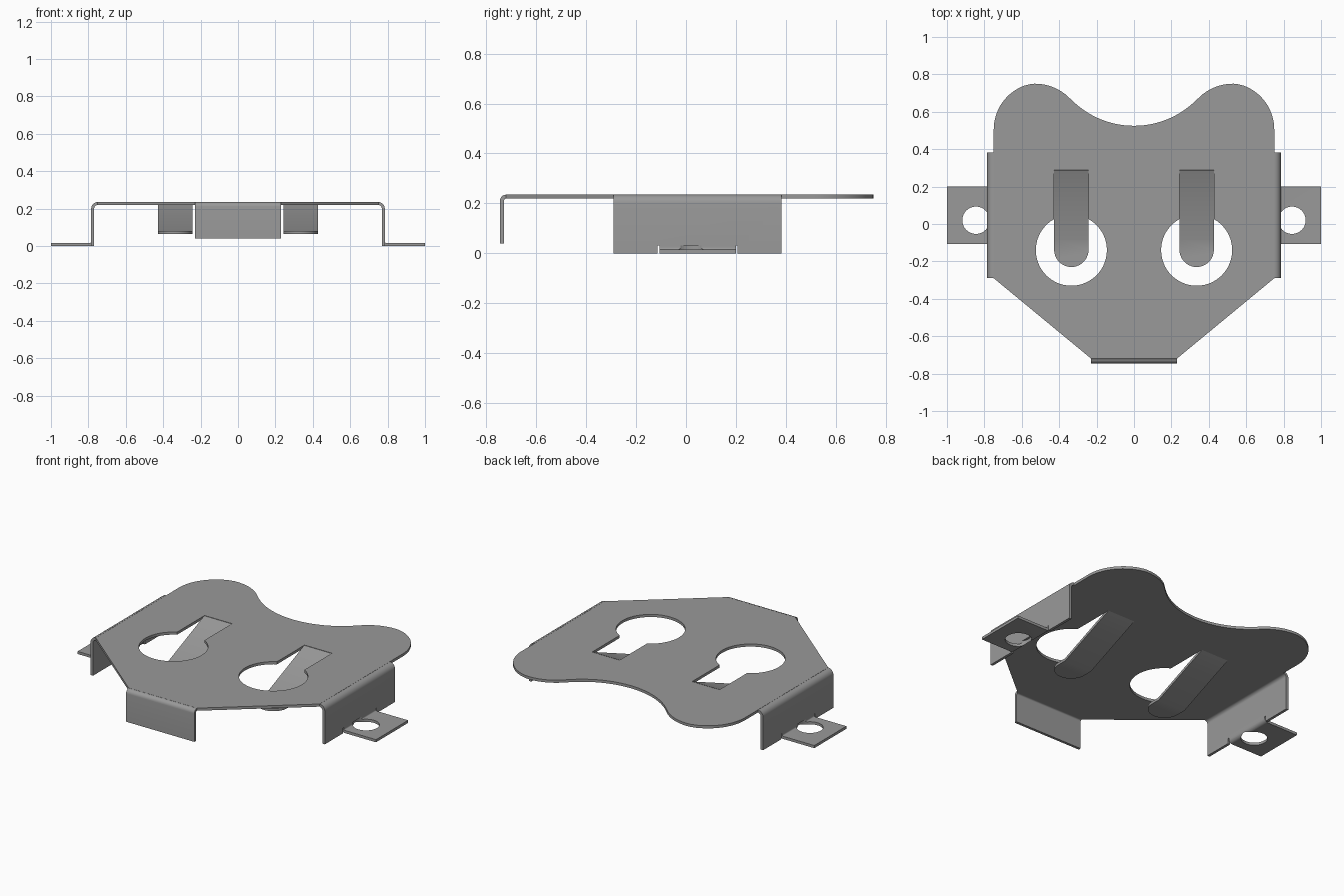
import bpy, bmesh
from math import sin, cos, radians, acos, degrees

if "Cube" in bpy.data.objects:
    bpy.data.objects.remove(bpy.data.objects["Cube"], do_unlink=True)

T = 0.016            # sheet thickness
TOP = 0.235 - T / 2  # mid-plane of the top plate

steel = bpy.data.materials.new("grey_steel")
steel.use_nodes = True
steel.diffuse_color = (0.32, 0.32, 0.32, 1)
steel.node_tree.nodes["Principled BSDF"].inputs["Base Color"].default_value = (0.32, 0.32, 0.32, 1)


def arc(cx, cy, r, a0, a1, n):
    return [(cx + r * cos(radians(a0 + (a1 - a0) * i / n)),
             cy + r * sin(radians(a0 + (a1 - a0) * i / n))) for i in range(n + 1)]


def apply_modifiers(ob):
    bpy.ops.object.select_all(action="DESELECT")
    ob.select_set(True)
    bpy.context.view_layer.objects.active = ob
    for m in list(ob.modifiers):
        bpy.ops.object.modifier_apply(modifier=m.name)


def finish(name, bm):
    """Turn a zero-thickness surface into bent sheet metal."""
    me = bpy.data.meshes.new(name)
    bm.to_mesh(me)
    bm.free()
    ob = bpy.data.objects.new(name, me)
    bpy.context.collection.objects.link(ob)
    me.materials.append(steel)
    sol = ob.modifiers.new("thickness", "SOLIDIFY")
    sol.thickness, sol.offset, sol.use_even_offset = T, 0, True
    apply_modifiers(ob)
    bpy.ops.object.shade_smooth_by_angle(angle=radians(30))
    return ob


def strip(name, path, place, a, b):
    """Sweep an open path between two positions along its bend axis."""
    bm = bmesh.new()
    rows = [[bm.verts.new(place(u, z, w)) for w in (a, b)] for u, z in path]
    for p, q in zip(rows, rows[1:]):
        bm.faces.new((p[0], p[1], q[1], q[0]))
    return finish(name, bm)


def cut(ob, add, **kw):
    """Remove a primitive shape from a part."""
    add(**kw)
    cutter = bpy.context.object
    cutter.hide_render = True
    if add == bpy.ops.mesh.primitive_cube_add:
        cutter.scale = kw["scale"]
    bpy.context.view_layer.update()
    m = ob.modifiers.new("cut", "BOOLEAN")
    m.operation, m.object, m.solver = "DIFFERENCE", cutter, "EXACT"
    apply_modifiers(ob)
    bpy.data.objects.remove(cutter, do_unlink=True)
    bpy.ops.object.shade_smooth_by_angle(angle=radians(30))


# Top plate: half outline mirrored, with two keyhole openings
half = ([(0.229, -0.72), (0.75, -0.29)]
        + arc(0.5, 0.505, 0.25, 0, 70, 16)
        + arc(0.53, 0.487, 0.263, 86, 136, 12)
        + arc(0, 0.996, 0.471, -46, -90, 14)[1:])
outline = half + [(-x, y) for x, y in reversed(half[:-1])]
HX, HY, HR, SW, SLOT = 0.335, -0.14, 0.19, 0.092, 0.29
ang = degrees(acos(SW / HR))
loops = [outline]
for s in (-1, 1):
    loops.append(arc(s * HX, HY, HR, 180 - ang, 360 + ang, 48)
                 + [(s * HX + SW, SLOT), (s * HX - SW, SLOT)])
bm = bmesh.new()
for pts in loops:
    vs = [bm.verts.new((x, y, TOP)) for x, y in pts]
    for i, v in enumerate(vs):
        bm.edges.new((vs[i - 1], v))
bmesh.ops.triangle_fill(bm, edges=bm.edges[:], use_beauty=True, use_dissolve=False, normal=(0, 0, 1))
finish("top_plate", bm)

# Front flap
R = 0.017
flap_path = arc(0.72, TOP - R, R, 90, 0, 6) + [(0.72 + R, 0.04)]
strip("front_flap", flap_path, lambda u, z, w: (w, -u, z), -0.229, 0.229)

# Spring tongues: a sloped arm with a flat round tip
LOW, BEND = 0.073, -0.08
for s, side in ((1, "left"), (-1, "right")):
    bm = bmesh.new()
    cx = s * HX
    root = [bm.verts.new((cx + d, SLOT, TOP)) for d in (SW, -SW)]
    bend = [bm.verts.new((cx + d, BEND, LOW)) for d in (SW, -SW)]
    tip = [bm.verts.new((x, y, LOW)) for x, y in arc(cx, -0.138, SW, 180, 360, 20)]
    bm.faces.new((root[0], root[1], bend[1], bend[0]))
    bm.faces.new([bend[0], bend[1]] + tip)
    finish(side + "_spring_tongue", bm)

# Side walls with a relief notch, and mounting tabs with a round hole
RW, WALL = 0.027, 0.777
for s, side in ((1, "left"), (-1, "right")):
    def place(u, z, w):
        return (s * u, w, z)

    wall_path = arc(0.75, TOP - RW, RW, 90, 0, 6) + [(WALL, 0)]
    wall = strip(side + "_wall", wall_path, place, -0.29, 0.383)
    cut(wall, bpy.ops.mesh.primitive_cube_add, size=1,
        location=(s * WALL, 0.046, 0), scale=(0.1, 0.322, 0.064))

    tab_path = [(WALL, 0.032)] + arc(WALL + 0.015, 0.023, 0.015, 180, 270, 6) + [(1, T / 2)]
    tab = strip(side + "_mounting_tab", tab_path, place, -0.107, 0.2)
    cut(tab, bpy.ops.mesh.primitive_cylinder_add, vertices=48, radius=0.073,
        depth=0.2, location=(s * 0.845, 0.02, 0))
